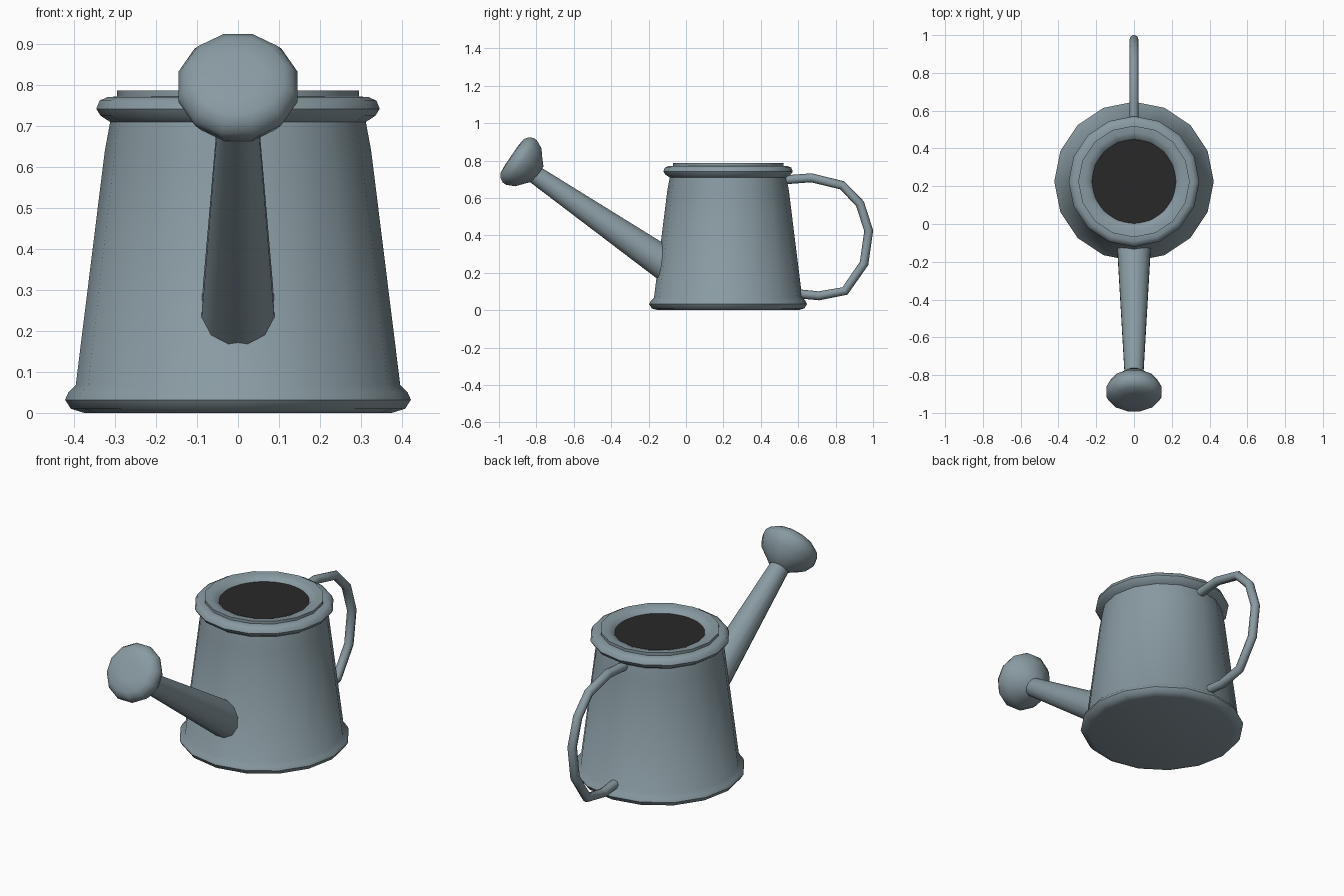
import bpy, bmesh, math
from mathutils import Vector

if "Cube" in bpy.data.objects:
    bpy.data.objects.remove(bpy.data.objects["Cube"])

def material(name, rgb):
    m = bpy.data.materials.new(name)
    m.diffuse_color = (*rgb, 1)
    m.use_nodes = True
    m.node_tree.nodes["Principled BSDF"].inputs["Base Color"].default_value = m.diffuse_color
    return m

METAL = material("blue_grey_metal", (0.25, 0.325, 0.36))
DARK = material("dark_inside", (0.022, 0.022, 0.022))

def skin(name, rings, mat, angle=40):
    """Join rings of points into a closed, capped surface."""
    bm = bmesh.new()
    loops = [[bm.verts.new(p) for p in ring] for ring in rings]
    n = len(loops[0])
    for a, b in zip(loops, loops[1:]):
        for i in range(n):
            j = (i + 1) % n
            bm.faces.new((a[i], a[j], b[j], b[i]))
    bm.faces.new(loops[0][::-1])
    bm.faces.new(loops[-1])
    bmesh.ops.recalc_face_normals(bm, faces=bm.faces)
    me = bpy.data.meshes.new(name)
    bm.to_mesh(me)
    bm.free()
    ob = bpy.data.objects.new(name, me)
    bpy.context.collection.objects.link(ob)
    me.materials.append(mat)
    bpy.ops.object.select_all(action='DESELECT')
    ob.select_set(True)
    bpy.context.view_layer.objects.active = ob
    bpy.ops.object.shade_smooth_by_angle(angle=math.radians(angle))
    return ob

def ring(centre, axis, r, n, turn=0.0):
    """Circle of n points around an axis lying in the YZ plane."""
    axis = Vector(axis).normalized()
    u = Vector((1, 0, 0))
    v = axis.cross(u)
    angles = [2 * math.pi * i / n + turn for i in range(n)]
    return [Vector(centre) + r * (math.cos(a) * u + math.sin(a) * v) for a in angles]

def lathe(name, profile, origin, axis, n, mat, turn=0.0, angle=40):
    axis = Vector(axis).normalized()
    rings = [ring(Vector(origin) + axis * t, axis, r, n, turn) for r, t in profile]
    return skin(name, rings, mat, angle)

UP, BODY = (0, 0, 1), (0, 0.225, 0)

# Tapered can with foot roll, top roll and lip
lathe("can_body", [
    (0.375, 0.0), (0.408, 0.01), (0.422, 0.032), (0.414, 0.05), (0.396, 0.068),
    (0.325, 0.64), (0.312, 0.71), (0.335, 0.725), (0.346, 0.742), (0.338, 0.762),
    (0.318, 0.771), (0.295, 0.772), (0.295, 0.787), (0.262, 0.785),
    (0.232, 0.775), (0.22, 0.755)], BODY, UP, 16, METAL, angle=50)

# Dark opening, slightly sunk
lathe("dark_opening", [(0.222, 0.755), (0.222, 0.763)], BODY, UP, 32, DARK)

# Spout and rose share a sloping axis
SLOPE = (0, -0.824, 0.566)
TURN = math.radians(15)
lathe("spout", [(0.093, 0.0), (0.05, 0.87)], (0, -0.10, 0.24), SLOPE, 12, METAL, TURN)
lathe("spout_rose", [
    (0.05, -0.025), (0.088, 0.008), (0.128, 0.04), (0.15, 0.085), (0.15, 0.105),
    (0.138, 0.128), (0.115, 0.145), (0.06, 0.15)],
    (0, -0.81, 0.742), SLOPE, 12, METAL, TURN, 50)

# Bent tube handle
path = [Vector((0, y, z)) for y, z in (
    (0.50, 0.695), (0.67, 0.708), (0.835, 0.668), (0.93, 0.57), (0.977, 0.425),
    (0.952, 0.25), (0.85, 0.103), (0.71, 0.077), (0.58, 0.09))]
rings = []
for i, p in enumerate(path):
    d = (path[min(i + 1, len(path) - 1)] - path[max(i - 1, 0)]).normalized()
    rings.append(ring(p, d, 0.024, 8))
skin("handle", rings, METAL, 50)
